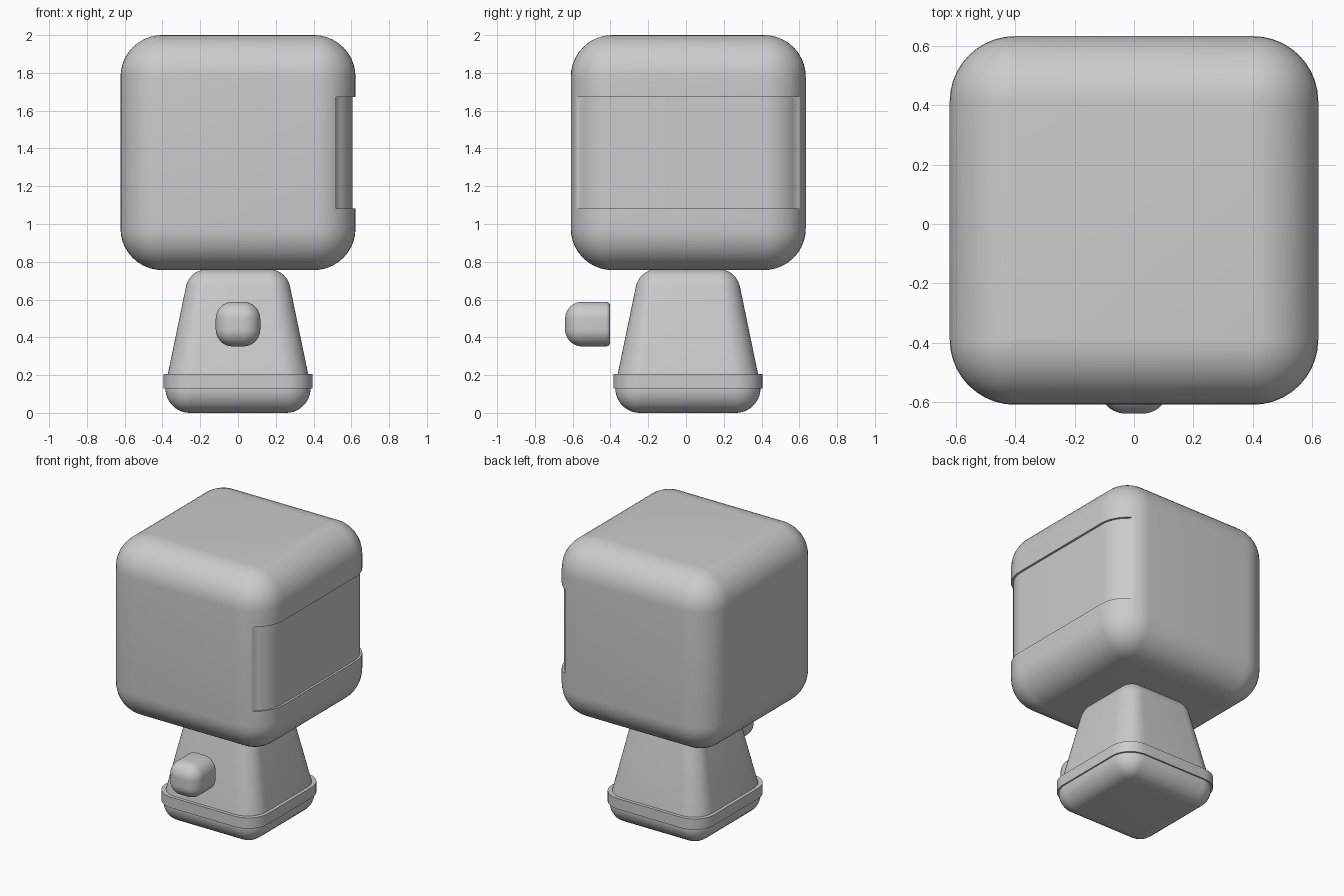
import bpy, bmesh
from math import sin, cos, pi, radians
from mathutils import Vector, Matrix

if "Cube" in bpy.data.objects:
    bpy.data.objects.remove(bpy.data.objects["Cube"])


def fillet(p0, p1, p2, n=10):
    """Circular arc from p0 to p2 tangent to the corner p1 (rational quadratic)."""
    p0, p1, p2 = Vector(p0), Vector(p1), Vector(p2)
    w = cos((p1 - p0).angle(p2 - p1) / 2)
    out = []
    for i in range(n + 1):
        t = i / n
        a, b, c = (1 - t) ** 2, 2 * w * t * (1 - t), t * t
        out.append((p0 * a + p1 * b + p2 * c) / (a + b + c))
    return out


def rounded_square(half, r, n=10):
    c = half - r
    pts = []
    for k, (sx, sy) in enumerate(((1, 1), (-1, 1), (-1, -1), (1, -1))):
        for i in range(n + 1):
            a = (k + i / n) * pi / 2
            pts.append((sx * c + r * cos(a), sy * c + r * sin(a)))
    return pts


def finish(name, bm):
    bmesh.ops.recalc_face_normals(bm, faces=bm.faces)
    me = bpy.data.meshes.new(name)
    bm.to_mesh(me)
    bm.free()
    ob = bpy.data.objects.new(name, me)
    bpy.context.collection.objects.link(ob)
    return ob


def smooth(ob):
    bpy.ops.object.select_all(action='DESELECT')
    bpy.context.view_layer.objects.active = ob
    ob.select_set(True)
    bpy.ops.object.shade_smooth_by_angle(angle=radians(30))


def loft(name, profile, core, matrix):
    """Stack rounded squares; profile = (half width, height), core(height) = corner centre."""
    bm = bmesh.new()
    rings = []
    for half, h in profile:
        r = max(half - core(h), 0.003)
        rings.append([bm.verts.new((x, y, h)) for x, y in rounded_square(half, r)])
    for a, b in zip(rings, rings[1:]):
        for i in range(len(a)):
            j = (i + 1) % len(a)
            bm.faces.new((a[i], a[j], b[j], b[i]))
    bm.faces.new(rings[0][::-1])
    bm.faces.new(rings[-1])
    bm.transform(matrix)
    return finish(name, bm)


CY = 0.012

# Head: large rounded cube
R, H = 0.22, 0.622
lo, hi = 0.756, 2.0
head = loft("head",
            fillet((H - R, lo), (H, lo), (H, lo + R))
            + fillet((H, hi - R), (H, hi), (H - R, hi)),
            lambda h: H - R, Matrix.Translation((0, CY, 0)))

# Shallow panel recess wrapping the right side of the head
c, rf = H - R, R - 0.015
arc = [(c + rf * cos(a), c + rf * sin(a))
       for a in (radians(52 * i / 12) for i in range(13))]
half_path = arc + [(0.497, 0.622), (0.8, 0.622)]
outline = [(x, -y) for x, y in reversed(half_path)] + half_path
bm = bmesh.new()
face = bm.faces.new([bm.verts.new((x, y + CY, 1.083)) for x, y in outline])
ext = bmesh.ops.extrude_face_region(bm, geom=[face])
bmesh.ops.translate(bm, vec=(0, 0, 0.59),
                    verts=[v for v in ext["geom"] if isinstance(v, bmesh.types.BMVert)])
cutter = finish("panel_cutter", bm)
cutter.hide_render = True
cutter.hide_viewport = True
mod = head.modifiers.new("panel_recess", 'BOOLEAN')
mod.operation = 'DIFFERENCE'
mod.solver = 'EXACT'
mod.object = cutter
bpy.context.view_layer.objects.active = head
head.select_set(True)
bpy.ops.object.modifier_apply(modifier=mod.name)
bpy.data.objects.remove(cutter)
smooth(head)

# Body: tapered block with rounded edges
top = 0.758
side = lambda h: 0.414 - 0.207 * h
body = loft("body",
            fillet((0.255, 0), (side(0), 0), (side(0.157), 0.157))
            + fillet((side(0.665), 0.665), (side(top), top), (0.175, top)),
            lambda h: 0.255 - 0.097 * h / top, Matrix.Translation((0, 0.01, 0)))
smooth(body)

# Belt around the base
belt = loft("belt", [(0.394, 0.13), (0.394, 0.205)],
            lambda h: 0.245, Matrix.Translation((0, 0.01, 0)))
smooth(belt)

# Front knob: rounded block floating ahead of the body
k = 0.118
knob = loft("front_knob",
            fillet((k - 0.02, 0), (k, 0), (k, 0.02), 4)
            + fillet((k, 0.148), (k, 0.238), (k - 0.09, 0.238)),
            lambda h: 0.028,
            Matrix.Translation((0, -0.402, 0.47)) @ Matrix.Rotation(pi / 2, 4, 'X'))
smooth(knob)
